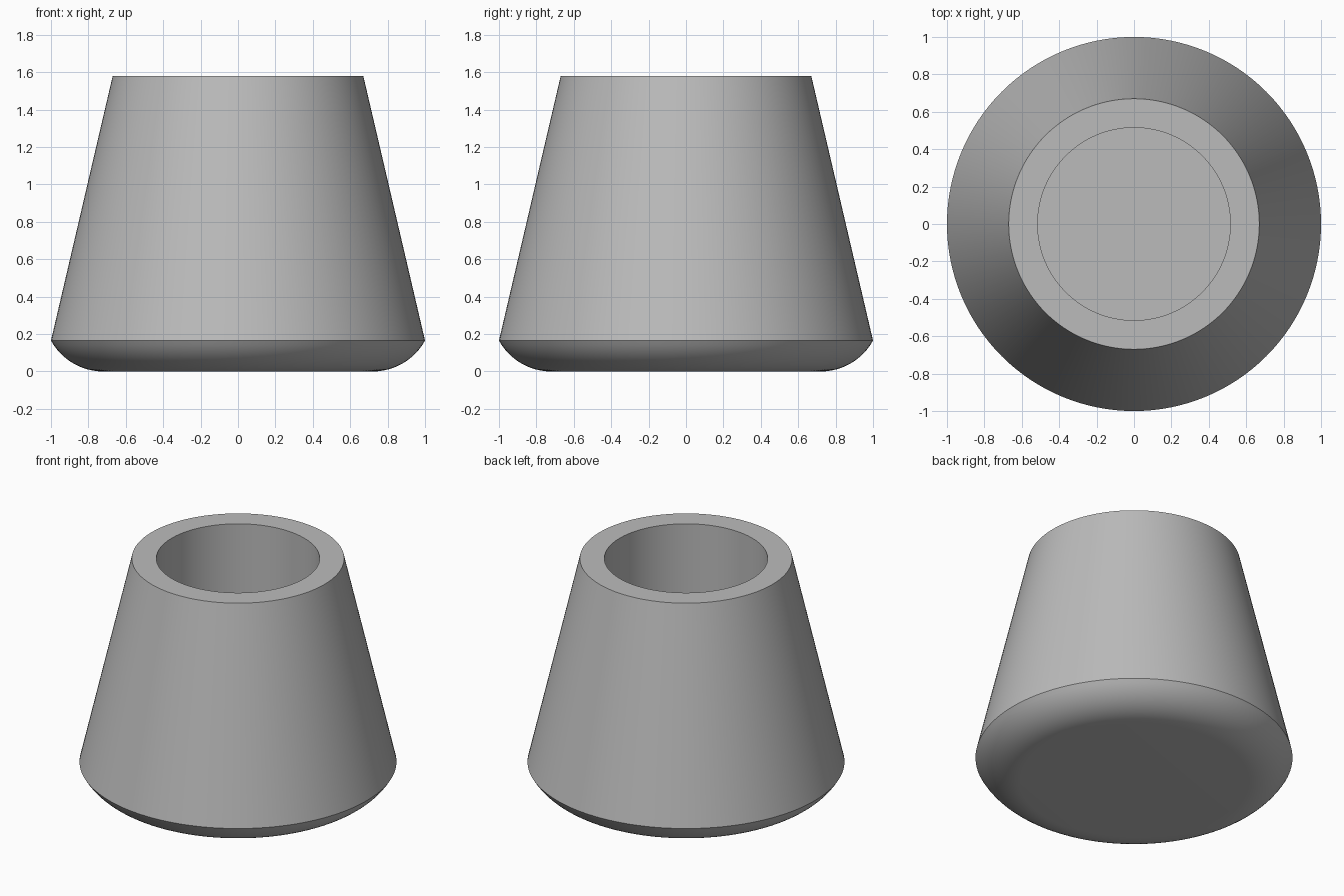
import bpy, bmesh
from math import sin, cos, radians

cube = bpy.data.objects.get("Cube")
if cube:
    bpy.data.objects.remove(cube, do_unlink=True)

# Plain grey rubber
grey = bpy.data.materials.new("grey_rubber")
grey.use_nodes = True
colour = (0.5, 0.5, 0.5, 1)
grey.diffuse_color = colour
grey.node_tree.nodes["Principled BSDF"].inputs["Base Color"].default_value = colour

SEGMENTS = 128
FLAT_R, FILLET_R, SWEEP = 0.72, 0.32, radians(61)
TOP_Z, TOP_R, BORE_R, FLOOR_Z = 1.58, 0.67, 0.515, 0.3

# Half section: rounded underside, tapered wall, flat rim, straight blind bore
steps = 12
profile = [(FLAT_R + FILLET_R * sin(SWEEP * i / steps),
            FILLET_R * (1 - cos(SWEEP * i / steps))) for i in range(steps + 1)]
profile[-1] = (1.0, 0.165)
profile += [(TOP_R, TOP_Z), (BORE_R, TOP_Z), (BORE_R, FLOOR_Z)]

# Revolve the section and close the underside and bore floor
bm = bmesh.new()
rings = []
for r, z in profile:
    ring = bmesh.ops.create_circle(bm, segments=SEGMENTS, radius=r)["verts"]
    for v in ring:
        v.co.z = z
    rings.append(ring)
for low, high in zip(rings, rings[1:]):
    for i in range(SEGMENTS):
        j = (i + 1) % SEGMENTS
        bm.faces.new((low[i], low[j], high[j], high[i]))
bm.faces.new(rings[0])
bm.faces.new(rings[-1])
bmesh.ops.recalc_face_normals(bm, faces=bm.faces)

mesh = bpy.data.meshes.new("tapered_foot")
bm.to_mesh(mesh)
bm.free()
mesh.materials.append(grey)
foot = bpy.data.objects.new("tapered_foot", mesh)
bpy.context.collection.objects.link(foot)

# Smooth the curved walls, keep the rims crisp
bpy.ops.object.select_all(action="DESELECT")
foot.select_set(True)
bpy.context.view_layer.objects.active = foot
bpy.ops.object.shade_smooth_by_angle(angle=radians(25))
